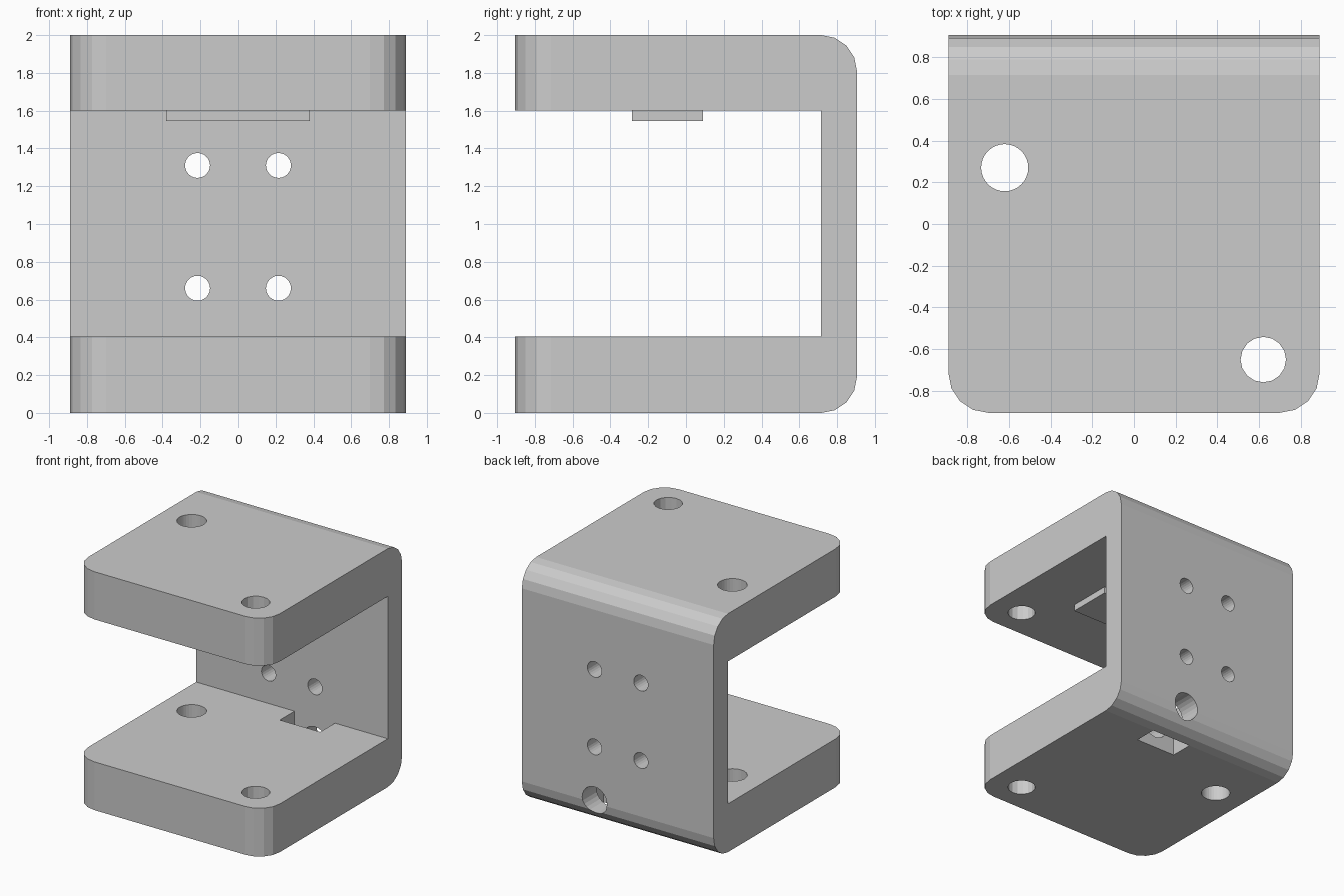
import bpy, bmesh
from math import sin, cos, pi, radians
from mathutils import Matrix, Vector

if "Cube" in bpy.data.objects:
    bpy.data.objects.remove(bpy.data.objects["Cube"], do_unlink=True)

W, D, H = 0.89, 0.905, 2.0           # half width, half depth, height
LOW, HIGH, WALL = 0.405, 1.6, 0.715  # inner faces of the opening
R = D - WALL                         # corner radius

grey = bpy.data.materials.new("light_grey")
grey.use_nodes = True
COLOUR = (0.6, 0.6, 0.6, 1)
grey.diffuse_color = COLOUR
grey.node_tree.nodes["Principled BSDF"].inputs["Base Color"].default_value = COLOUR


def make(name, bm):
    bmesh.ops.recalc_face_normals(bm, faces=bm.faces)
    mesh = bpy.data.meshes.new(name)
    bm.to_mesh(mesh)
    bm.free()
    mesh.materials.append(grey)
    obj = bpy.data.objects.new(name, mesh)
    bpy.context.collection.objects.link(obj)
    return obj


def box(name, lo, hi):
    lo, hi = Vector(lo), Vector(hi)
    bm = bmesh.new()
    bmesh.ops.create_cube(bm, size=1, matrix=Matrix.Translation((lo + hi) / 2)
                          @ Matrix.Diagonal((hi - lo).to_4d()))
    return make(name, bm)


def rod(name, centre, radius, length, sides, along_y=False):
    turn = Matrix.Rotation(radians(90 if along_y else 0), 4, "X")
    bm = bmesh.new()
    bmesh.ops.create_cone(bm, cap_ends=True, segments=sides, radius1=radius,
                          radius2=radius, depth=length,
                          matrix=Matrix.Translation(centre) @ turn)
    return make(name, bm)


def cut(target, cutter):
    cutter.hide_render = True
    mod = target.modifiers.new("cut", "BOOLEAN")
    mod.operation, mod.solver, mod.object = "DIFFERENCE", "EXACT", cutter
    bpy.context.view_layer.objects.active = target
    bpy.ops.object.modifier_apply(modifier=mod.name)
    bpy.data.objects.remove(cutter, do_unlink=True)


# C-shaped bracket: side profile with rounded back edges, extruded across
arc = [(WALL + R * sin(i * pi / 8), R - R * cos(i * pi / 8)) for i in range(5)]
profile = [(-D, 0)] + arc + [(y, H - z) for y, z in reversed(arc)]
profile += [(-D, H), (-D, HIGH), (WALL, HIGH), (WALL, LOW), (-D, LOW)]
bm = bmesh.new()
face = bm.faces.new([bm.verts.new((-W, y, z)) for y, z in profile])
moved = bmesh.ops.extrude_face_region(bm, geom=[face], use_keep_orig=True)["geom"]
bmesh.ops.translate(bm, vec=(2 * W, 0, 0),
                    verts=[v for v in moved if isinstance(v, bmesh.types.BMVert)])

# Rounded front corners of both plates
corners = [e for e in bm.edges
           if all(v.co.y < -D + 0.01 for v in e.verts)
           and abs(e.verts[0].co.x - e.verts[1].co.x) < 0.01]
bmesh.ops.bevel(bm, geom=corners, offset=R, segments=4, profile=0.5,
                affect="EDGES")
bracket = make("bracket", bm)

# Vertical holes through both plates
cut(bracket, rod("plate_hole", (-0.62, 0.27, 1), 0.113, 3, 32))
cut(bracket, rod("plate_hole", (0.62, -0.65, 1), 0.109, 3, 16))

# Four mounting holes in the back wall
for x in (-0.215, 0.215):
    for z in (0.66, 1.31):
        cut(bracket, rod("wall_hole", (x, 0.8, z), 0.066, 0.6, 24, True))

# Nut slot through the lower plate, with its bolt hole from the back
cut(bracket, box("nut_slot", (0.025, 0.52, -0.2), (0.4, WALL, 0.8)))
cut(bracket, rod("bolt_hole", (0.215, 0.7, 0.21), 0.115, 0.8, 24, True))

# Shallow pad under the upper plate
box("locating_pad", (-0.38, -0.285, 1.545), (0.38, 0.09, HIGH))
